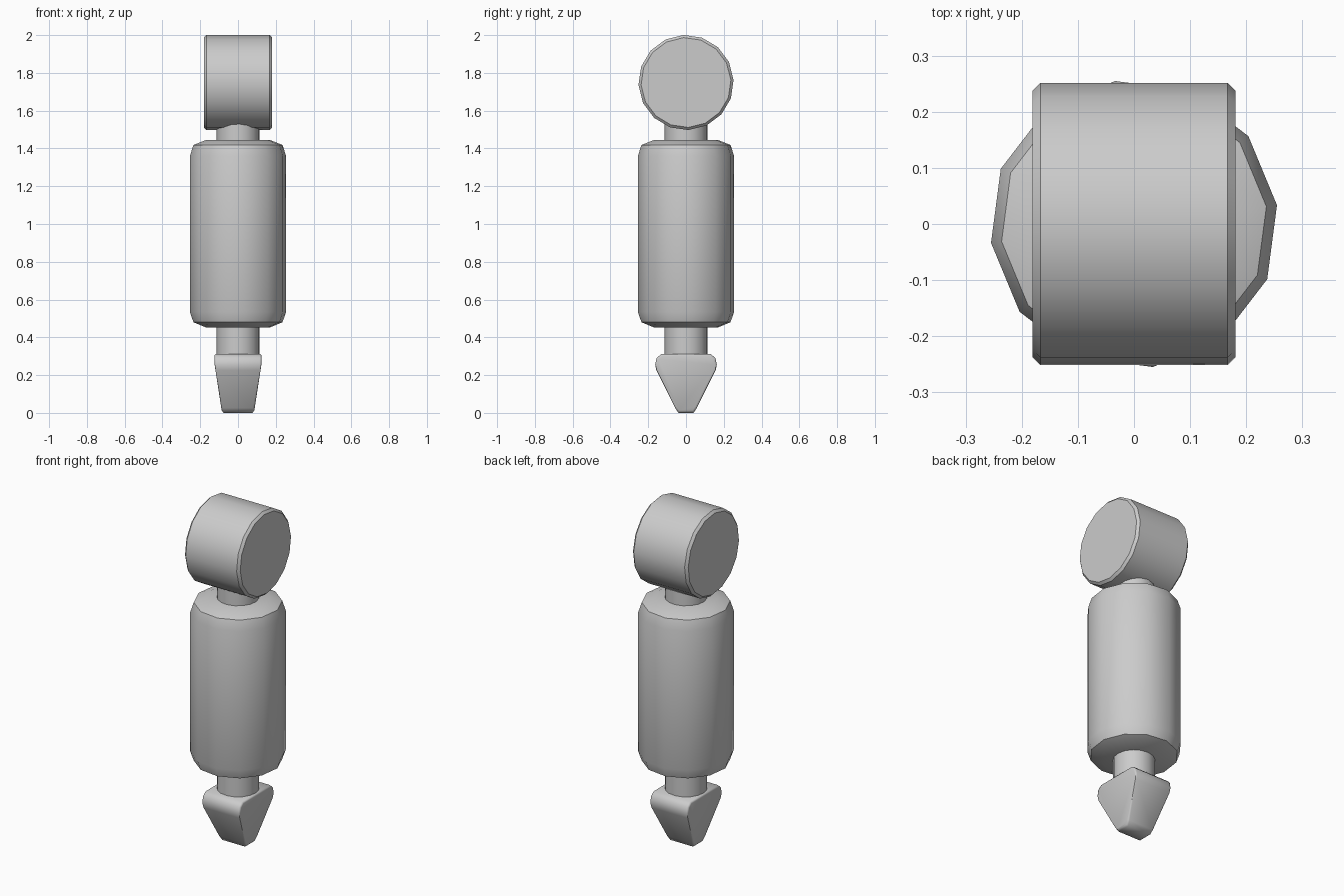
import bpy, bmesh, math
from mathutils import Matrix

cube = bpy.data.objects.get("Cube")
if cube:
    bpy.data.objects.remove(cube, do_unlink=True)

grey = bpy.data.materials.new("plain grey")
grey.use_nodes = True
grey.diffuse_color = (0.6, 0.6, 0.6, 1)
grey.node_tree.nodes["Principled BSDF"].inputs["Base Color"].default_value = (0.6, 0.6, 0.6, 1)


def finish(name, bm, angle=40):
    """Turn a bmesh into a grey, smooth-shaded object."""
    bmesh.ops.recalc_face_normals(bm, faces=bm.faces)
    mesh = bpy.data.meshes.new(name)
    bm.to_mesh(mesh)
    bm.free()
    mesh.materials.append(grey)
    obj = bpy.data.objects.new(name, mesh)
    bpy.context.collection.objects.link(obj)
    bpy.ops.object.select_all(action='DESELECT')
    obj.select_set(True)
    bpy.context.view_layer.objects.active = obj
    bpy.ops.object.shade_smooth_by_angle(angle=math.radians(angle))
    return obj


def loft(rings):
    """Capped skin over a list of closed point rings."""
    bm = bmesh.new()
    loops = [[bm.verts.new(p) for p in ring] for ring in rings]
    n = len(loops[0])
    for low, high in zip(loops, loops[1:]):
        for i in range(n):
            j = (i + 1) % n
            bm.faces.new((low[i], low[j], high[j], high[i]))
    bm.faces.new(loops[0])
    bm.faces.new(loops[-1])
    return bm


def lathe(profile, sides, turn):
    """Revolve (radius, height) pairs about z."""
    angles = [math.radians(turn) + math.tau * i / sides for i in range(sides)]
    return loft([[(r * math.cos(a), r * math.sin(a), z) for a in angles]
                 for r, z in profile])


# Main barrel with rounded rims
finish("body", lathe([(0.17, 0.452), (0.238, 0.48), (0.257, 0.535),
                      (0.257, 1.36), (0.238, 1.418), (0.17, 1.445)], 12, 7.5))

# Rod joining tip, body and head
finish("rod", lathe([(0.114, 0.28), (0.114, 1.56)], 16, 3))

# Head: a short drum lying along x
head = lathe([(0.238, -0.181), (0.252, -0.167), (0.252, 0.167), (0.238, 0.181)], 16, 3)
lay_down = Matrix(((0, 0, 1, 0), (1, 0, 0, 0), (0, 1, 0, 1.749), (0, 0, 0, 1)))
head.transform(lay_down)
finish("head", head, 30)

# Tip: tapered wedge, widest near its top
half = [(0.04, 0.004), (0.057, 0.026), (0.157, 0.225),
        (0.163, 0.255), (0.156, 0.29), (0.13, 0.312)]
outline = half + [(-y, z) for y, z in reversed(half)]


def half_width(z):
    return 0.084 + 0.041 * min(z / 0.235, 1)


bm = loft([[(side * half_width(z), y, z) for y, z in outline] for side in (-1, 1)])
rim = [e for e in bm.edges if e.verts[0].co.x * e.verts[1].co.x > 0]
bmesh.ops.bevel(bm, geom=rim, offset=0.01, segments=2, profile=0.5, affect='EDGES')
for v in bm.verts:
    if v.co.z < 0.006:
        v.co.z = 0
finish("tip", bm, 50)
